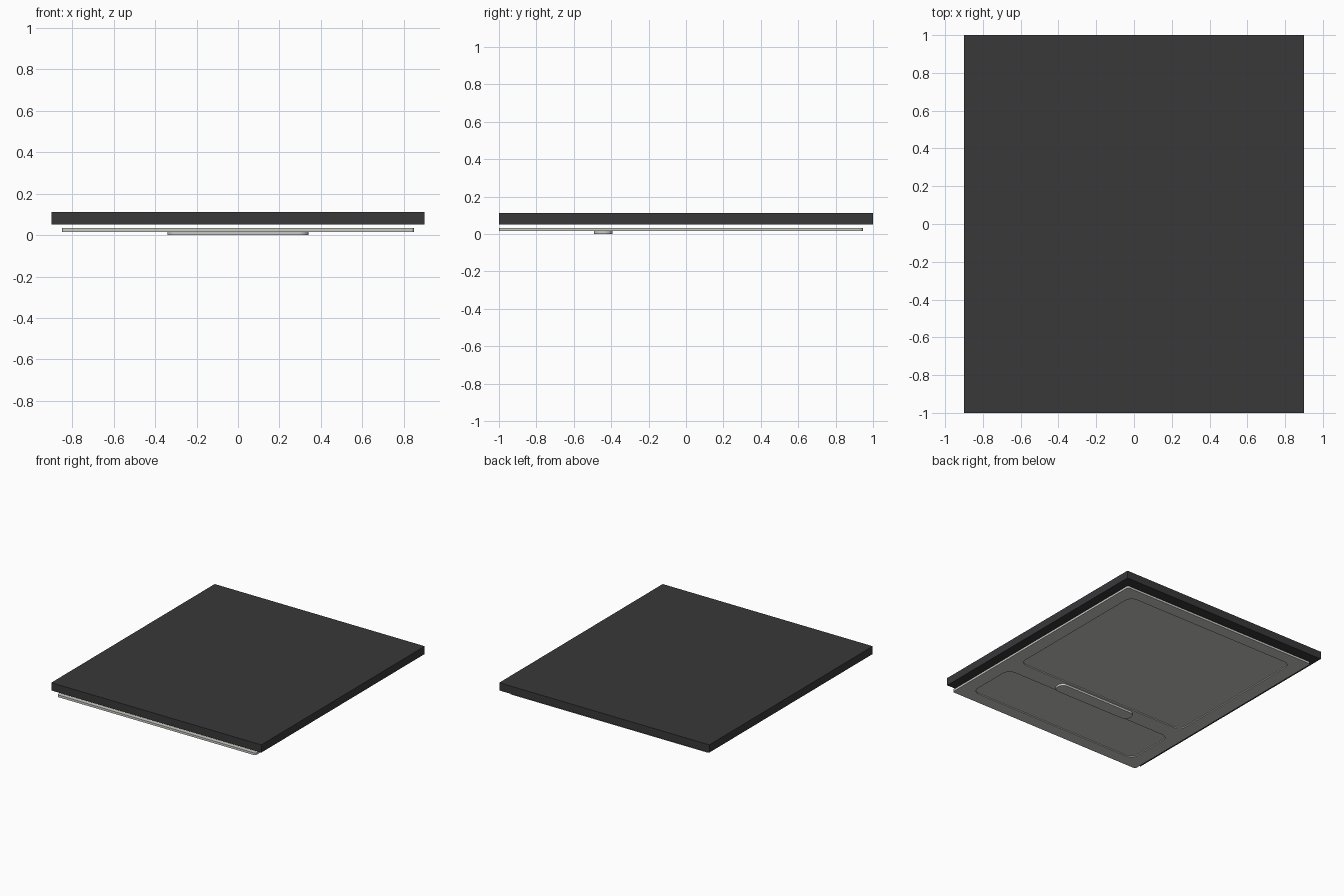
import bpy, bmesh, math

if "Cube" in bpy.data.objects:
    bpy.data.objects.remove(bpy.data.objects["Cube"])


def material(name, rgb):
    m = bpy.data.materials.new(name)
    m.diffuse_color = (*rgb, 1)
    m.use_nodes = True
    m.node_tree.nodes["Principled BSDF"].inputs["Base Color"].default_value = m.diffuse_color
    return m


def rounded_plate(name, x, y0, y1, z0, z1, r, mat=None, seg=6, soft=0):
    """Plate symmetric in x, with rounded plan corners."""
    pts = []
    corners = [(x - r, y1 - r, 0), (-x + r, y1 - r, 90),
               (-x + r, y0 + r, 180), (x - r, y0 + r, 270)]
    for cx, cy, a0 in corners:
        for i in range(seg + 1 if r > 0 else 1):
            a = math.radians(a0 + 90 * i / seg)
            pts.append((cx + r * math.cos(a), cy + r * math.sin(a), z0))
    bm = bmesh.new()
    face = bm.faces.new([bm.verts.new(p) for p in pts])
    ext = bmesh.ops.extrude_face_region(bm, geom=[face])
    for v in ext["geom"]:
        if isinstance(v, bmesh.types.BMVert):
            v.co.z = z1
    bmesh.ops.recalc_face_normals(bm, faces=bm.faces)
    me = bpy.data.meshes.new(name)
    bm.to_mesh(me)
    bm.free()
    ob = bpy.data.objects.new(name, me)
    bpy.context.collection.objects.link(ob)
    if mat:
        me.materials.append(mat)
    if soft:
        b = ob.modifiers.new("soft_edge", "BEVEL")
        b.width, b.segments, b.limit_method = soft, 2, "ANGLE"
    return ob


dark = material("dark_slab", (0.04, 0.04, 0.042))
light = material("panel_grey", (0.6, 0.6, 0.56))

# Thick roof slab
rounded_plate("roof_slab", 0.9, -1, 1, 0.052, 0.112, 0, dark)

# Thin lining panel hanging below, with two shallow recesses underneath
panel = rounded_plate("lining_panel", 0.85, -1, 0.945, 0.016, 0.033, 0.015, light)
for name, y0, y1 in (("large_recess", -0.375, 0.85), ("small_recess", -0.905, -0.505)):
    cutter = rounded_plate(name + "_cutter", 0.745, y0, y1, -0.02, 0.024, 0.06, light)
    cutter.hide_render = True
    cutter.hide_set(True)
    mod = panel.modifiers.new(name, "BOOLEAN")
    mod.operation, mod.solver, mod.object = "DIFFERENCE", "EXACT", cutter

# Slim pull bar on the bridge between the recesses
rounded_plate("pull_bar", 0.34, -0.493, -0.392, 0, 0.018, 0.045, light, 8, 0.003)
